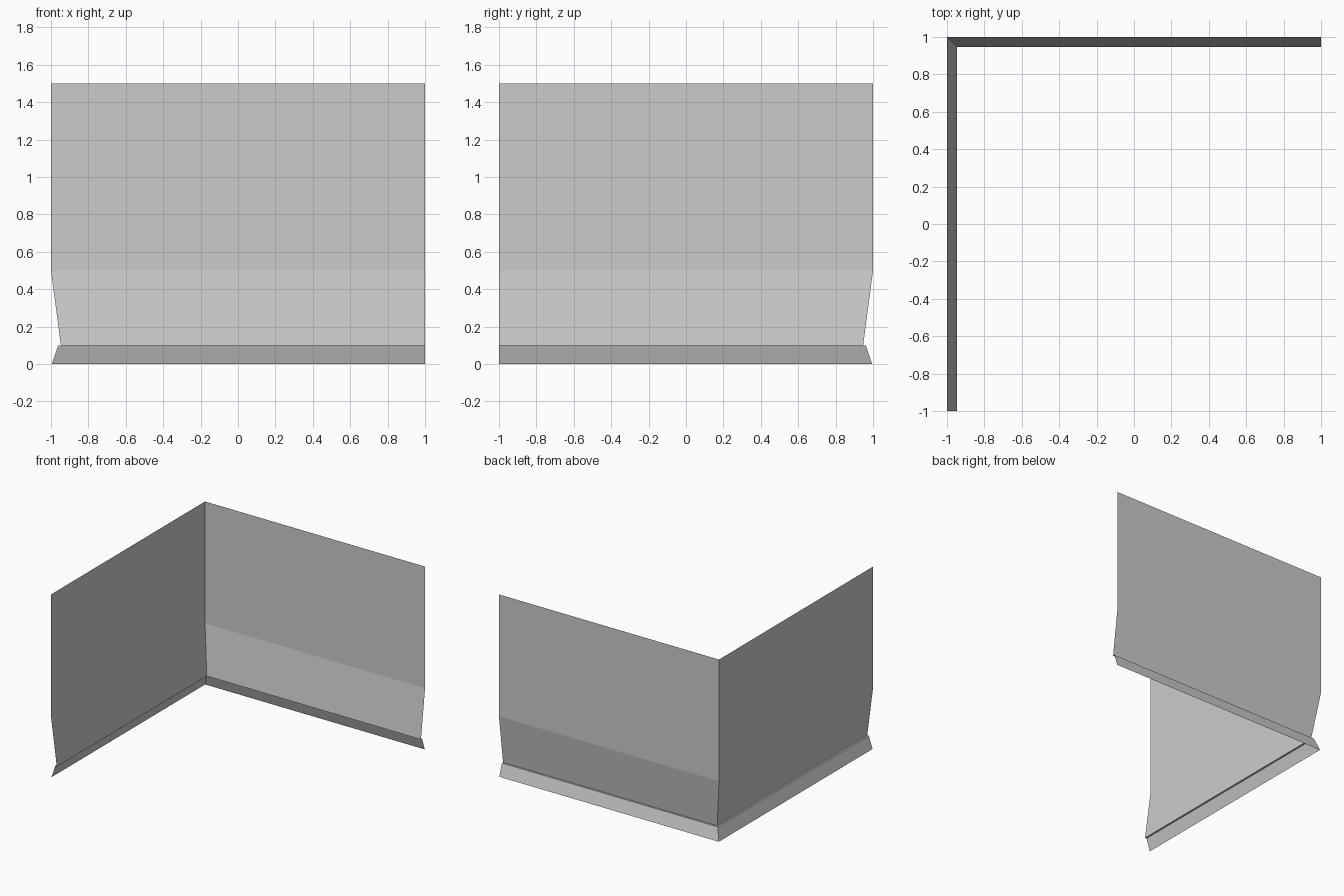
import bpy
import bmesh

if "Cube" in bpy.data.objects:
    bpy.data.objects.remove(bpy.data.objects["Cube"])

# Wall cross-section: (inward offset from the outer face, height)
PROFILE = [(0.0, 1.5), (0.0, 0.5), (0.053, 0.1), (0.038, 0.1), (0.005, 0.0)]


def make_sheet(name, profile):
    """Sweep an open profile along the L-shaped plan with a mitred corner."""
    bm = bmesh.new()
    rows = []
    for d, z in profile:
        plan = [(-1 + d, -1), (-1 + d, 1 - d), (1, 1 - d)]
        rows.append([bm.verts.new((x, y, z)) for x, y in plan])
    for upper, lower in zip(rows, rows[1:]):
        for i in range(2):
            bm.faces.new((upper[i], lower[i], lower[i + 1], upper[i + 1]))
    mesh = bpy.data.meshes.new(name)
    bm.to_mesh(mesh)
    bm.free()
    obj = bpy.data.objects.new(name, mesh)
    bpy.context.collection.objects.link(obj)
    return obj


# Upright wall with its inward-leaning lower band
make_sheet("corner_wall", PROFILE[:3])
# Small ledge and flared skirting at the foot
make_sheet("skirting", PROFILE[2:])
